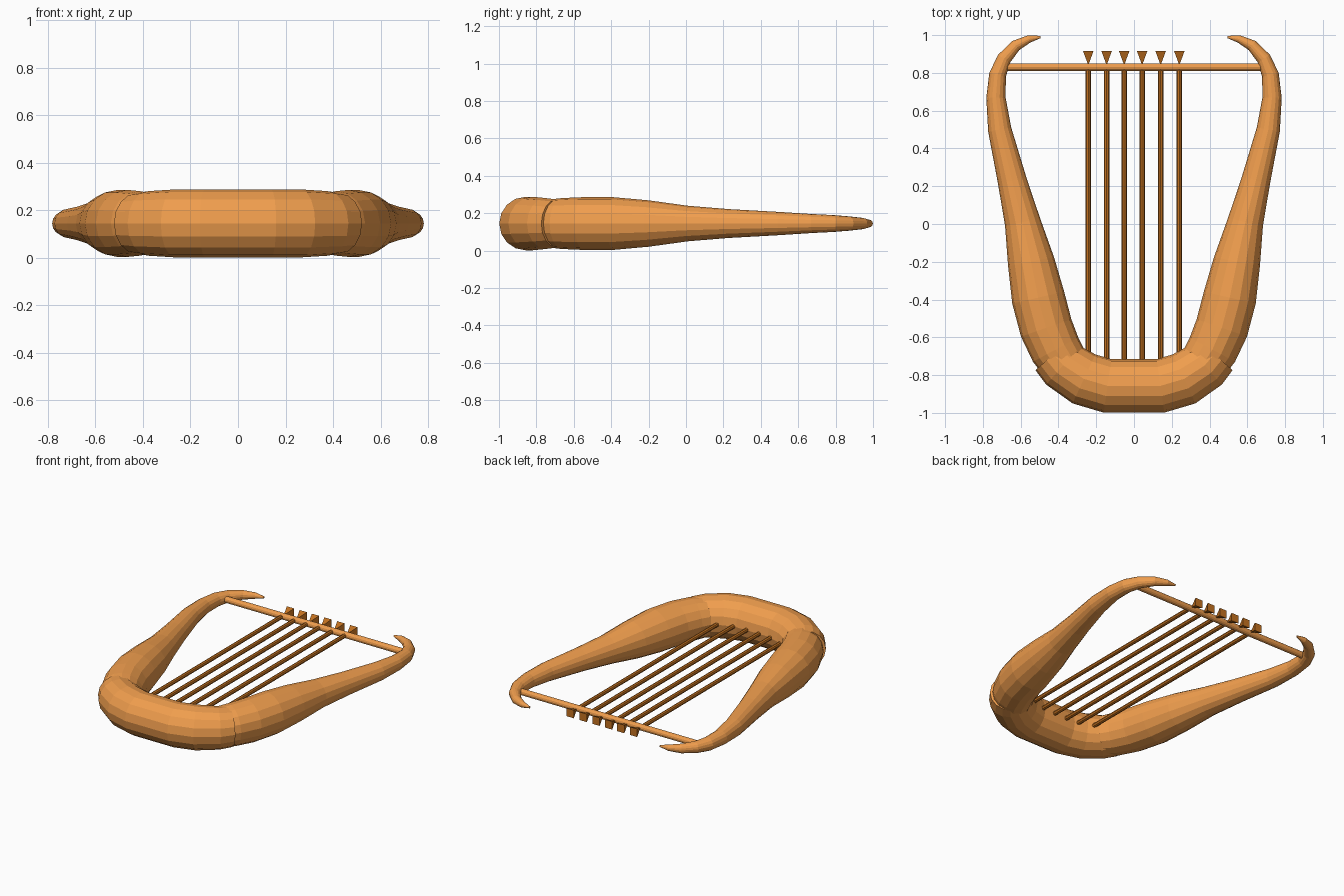
import bpy, bmesh, math
from mathutils import Vector, Matrix

if "Cube" in bpy.data.objects:
    bpy.data.objects.remove(bpy.data.objects["Cube"])

Z = 0.145  # height of the instrument's centre plane


def material(name, color):
    m = bpy.data.materials.new(name)
    m.diffuse_color = color
    m.use_nodes = True
    m.node_tree.nodes["Principled BSDF"].inputs["Base Color"].default_value = m.diffuse_color
    return m


wood = material("wood", (0.87, 0.34, 0.075, 1))
dark = material("dark_wood", (0.56, 0.17, 0.015, 1))


def finish(bm, name, mat):
    bmesh.ops.recalc_face_normals(bm, faces=bm.faces[:])
    me = bpy.data.meshes.new(name)
    bm.to_mesh(me)
    bm.free()
    me.materials.append(mat)
    ob = bpy.data.objects.new(name, me)
    bpy.context.collection.objects.link(ob)
    return ob


def tube(name, path, mat, sides=16):
    """Round tube along (x, y, radius) stations in the centre plane."""
    bm = bmesh.new()
    pts = [Vector((x, y, Z)) for x, y, r in path]
    rings = []
    for i, (x, y, r) in enumerate(path):
        t = Vector((0, 0, 0))
        if i > 0:
            t += (pts[i] - pts[i - 1]).normalized()
        if i < len(pts) - 1:
            t += (pts[i + 1] - pts[i]).normalized()
        side = t.normalized().cross(Vector((0, 0, 1)))
        rings.append([bm.verts.new(pts[i] + r * (side * math.cos(a) + Vector((0, 0, math.sin(a)))))
                      for a in (2 * math.pi * k / sides for k in range(sides))])
    for a, b in zip(rings, rings[1:]):
        for k in range(sides):
            j = (k + 1) % sides
            bm.faces.new((a[k], a[j], b[j], b[k]))
    bm.faces.new(rings[0])
    bm.faces.new(rings[-1])
    return finish(bm, name, mat)


# curved base
half = [(0.14, -0.857, 0.143), (0.265, -0.82, 0.143),
        (0.375, -0.748, 0.136), (0.425, -0.69, 0.128)]
tube("base", [(-x, y, r) for x, y, r in reversed(half)] + half, wood)

# tapering arms with inward hooked tips
arms = tube("arms", [
    (0.37, -0.735, 0.128), (0.415, -0.665, 0.136), (0.465, -0.55, 0.141),
    (0.507, -0.39, 0.141), (0.545, -0.2, 0.124), (0.59, 0.01, 0.095),
    (0.645, 0.23, 0.077), (0.711, 0.5, 0.062), (0.731, 0.67, 0.051),
    (0.722, 0.79, 0.045), (0.688, 0.875, 0.038), (0.625, 0.945, 0.03),
    (0.555, 0.98, 0.02), (0.495, 0.99, 0.006)], wood)
arms.modifiers.new("mirror", 'MIRROR').use_mirror_merge = False

# crossbar
tube("crossbar", [(-0.69, 0.83, 0.021), (0.69, 0.83, 0.021)], wood, 12)

# strings and their tuning pegs
for i, x in enumerate((-0.242, -0.145, -0.052, 0.043, 0.141, 0.24), 1):
    tube(f"string_{i}", [(x, -0.78, 0.014), (x, 0.83, 0.014)], dark, 8)
    bm = bmesh.new()
    bmesh.ops.create_cone(bm, cap_ends=True, segments=4, radius1=0.0, radius2=0.039, depth=0.075)
    bmesh.ops.remove_doubles(bm, verts=bm.verts[:], dist=1e-5)
    bmesh.ops.transform(bm, verts=bm.verts[:], matrix=Matrix.Translation((x, 0.878, Z))
                        @ Matrix.Rotation(-math.pi / 2, 4, 'X') @ Matrix.Rotation(math.pi / 4, 4, 'Z'))
    finish(bm, f"peg_{i}", dark)
